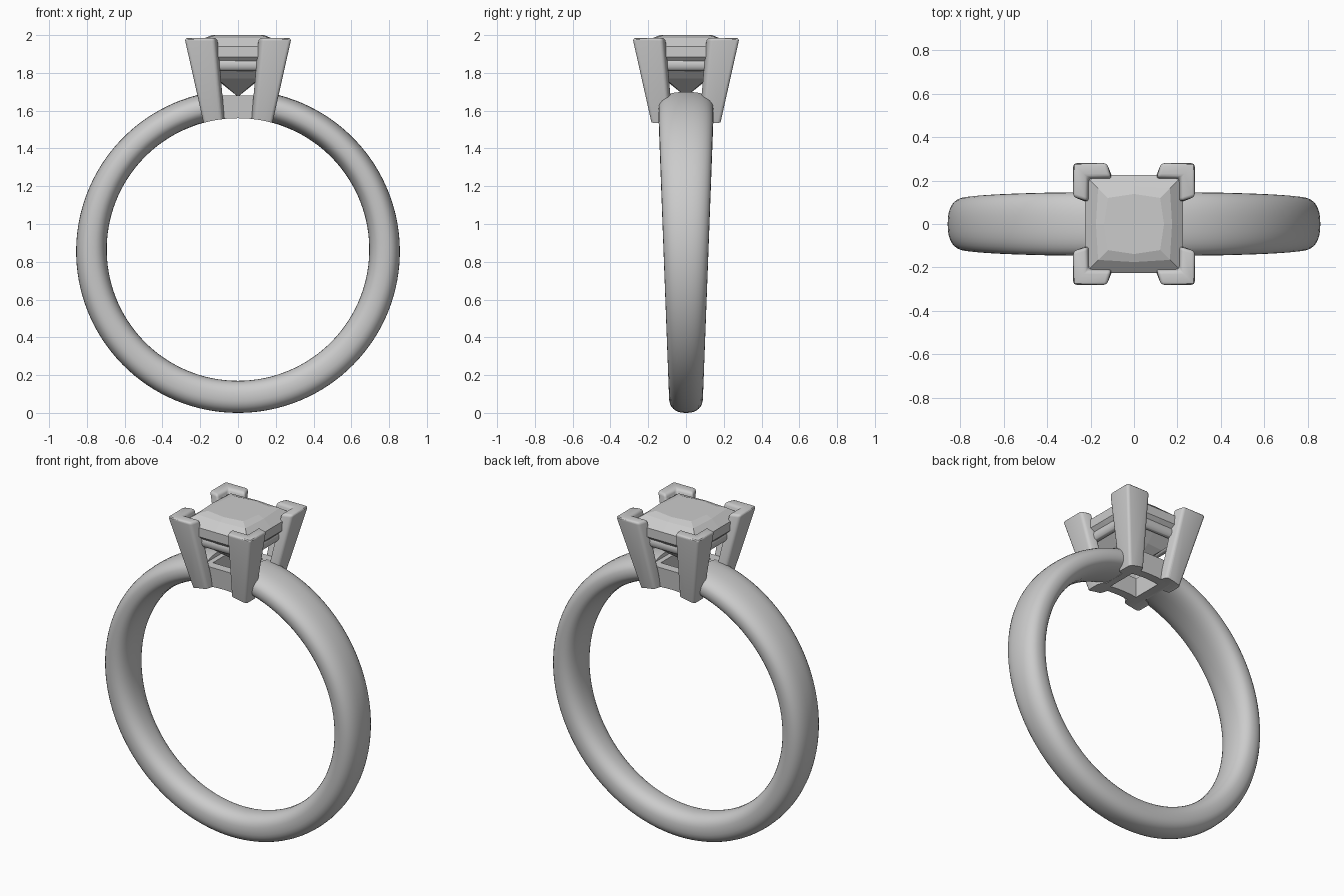
import bpy, bmesh, math
from math import sin, cos, pi

if "Cube" in bpy.data.objects:
    bpy.data.objects.remove(bpy.data.objects["Cube"])


def loft(name, rings, caps=True, wrap=False, smooth=None):
    """Skin a list of equal-length point loops into a mesh object."""
    bm = bmesh.new()
    vs = [[bm.verts.new(p) for p in r] for r in rings]
    n, m = len(rings[0]), len(rings)
    for i in range(m if wrap else m - 1):
        a, b = vs[i], vs[(i + 1) % m]
        for j in range(n):
            k = (j + 1) % n
            bm.faces.new((a[j], a[k], b[k], b[j]))
    if caps and not wrap:
        bm.faces.new(vs[0])
        bm.faces.new(vs[-1])
    bmesh.ops.recalc_face_normals(bm, faces=bm.faces)
    me = bpy.data.meshes.new(name)
    bm.to_mesh(me)
    bm.free()
    ob = bpy.data.objects.new(name, me)
    bpy.context.collection.objects.link(ob)
    if smooth:
        shade(ob, smooth)
    return ob


def activate(ob):
    bpy.ops.object.select_all(action='DESELECT')
    ob.select_set(True)
    bpy.context.view_layer.objects.active = ob


def shade(ob, deg):
    activate(ob)
    bpy.ops.object.shade_smooth_by_angle(angle=math.radians(deg))


def apply_all(ob):
    activate(ob)
    for m in list(ob.modifiers):
        bpy.ops.object.modifier_apply(modifier=m.name)


# Band: rounded section swept around the finger, widening towards the top,
# open where the setting sits
def section(t):
    c, s = sin(t), cos(t)                      # t = 0 at the top
    ro, ri = 0.857 - 0.003 * s, 0.695 + 0.01 * (s - 1) + 0.01
    zo = 0.857 + ro * s
    pts = []
    w = 0.09 + 0.055 * min(zo / 1.62, 1.0)
    for j in range(32):
        a = 2 * pi * j / 32
        e = 2 / 2.4
        u = math.copysign(abs(cos(a)) ** e, cos(a))
        v = math.copysign(abs(sin(a)) ** e, sin(a))
        f = (u + 1) / 2                        # 0 inner, 1 outer
        xo, zz = 0.857 * c, 0.855 + 0.855 * s
        xi, zi = 0.695 * c, 0.865 + 0.695 * s
        pts.append((xi + (xo - xi) * f, w * v, zi + (zz - zi) * f))
    return pts


gap = math.radians(9)
N = 120
loft("band", [section(gap + (2 * pi - 2 * gap) * i / N) for i in range(N + 1)], smooth=40)


# Finger-hole cutter
bpy.ops.mesh.primitive_cylinder_add(vertices=128, radius=0.695, depth=2,
                                    location=(0, 0, 0.865), rotation=(pi / 2, 0, 0))
cutter = bpy.context.object
cutter.name = "finger_cutter"
cutter.hide_render = True


def cut(ob):
    b = ob.modifiers.new("finger", 'BOOLEAN')
    b.operation, b.solver, b.object = 'DIFFERENCE', 'EXACT', cutter


# Prongs: L-shaped, flaring outwards, mirrored to four corners
def ell(o, i, e, z):
    c = e - 0.02
    return [(o, o, z), (e, o, z), (c, i, z), (i, i, z), (i, c, z), (o, e, z)]


prongs = loft("prongs", [ell(0.17, 0.115, 0.08, 1.48), ell(0.283, 0.215, 0.125, 1.985)])
bev = prongs.modifiers.new("soft", 'BEVEL')
bev.width, bev.segments, bev.limit_method = 0.016, 3, 'ANGLE'
mir = prongs.modifiers.new("corners", 'MIRROR')
mir.use_axis = (True, True, False)
cut(prongs)
apply_all(prongs)
shade(prongs, 35)


# Lower rail: square frame joining band and prongs
def square(h, z):
    return [(h, h, z), (-h, h, z), (-h, -h, z), (h, -h, z)]


rail = loft("lower_rail", [square(0.14, 1.5), square(0.155, 1.68),
                           square(0.1, 1.68), square(0.09, 1.5)], wrap=True)
cut(rail)
apply_all(rail)
bpy.data.objects.remove(cutter)

# Upper rail: square ring of round bar under the stone
bpy.ops.mesh.primitive_torus_add(major_segments=4, minor_segments=20,
                                 major_radius=0.185 * 2 ** 0.5, minor_radius=0.034,
                                 location=(0, 0, 1.845), rotation=(0, 0, pi / 4))
bpy.context.object.name = "upper_rail"
shade(bpy.context.object, 35)


# Stone: square cut, faceted crown and pavilion
def facet(corner, mid, z):
    c, m = corner, mid
    return [(c, c, z), (0, m, z), (-c, c, z), (-m, 0, z),
            (-c, -c, z), (0, -m, z), (c, -c, z), (m, 0, z)]


loft("stone", [facet(0.001, 0.001, 1.675), facet(0.11, 0.12, 1.77), facet(0.225, 0.225, 1.885),
               facet(0.225, 0.225, 1.94), facet(0.165, 0.175, 1.985), facet(0.12, 0.138, 2.0)])
